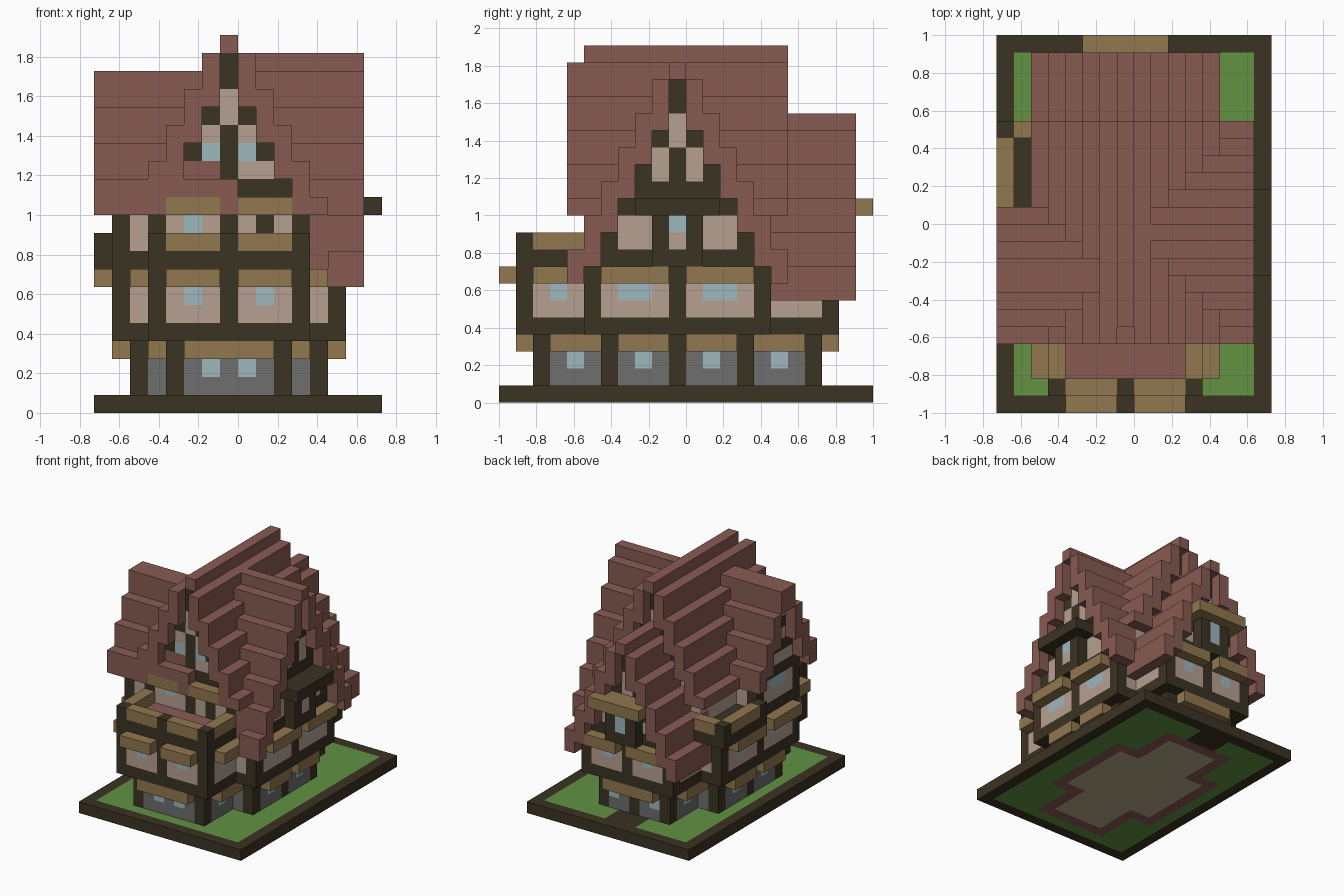
import bpy
import bmesh
import math
from mathutils import Vector

cube = bpy.data.objects.get("Cube")
if cube:
    bpy.data.objects.remove(cube, do_unlink=True)

UNIT = 1 / 11          # edge of one building block
cells = {}             # block position -> part name


def box(part, x, y, z):
    """Fill inclusive ranges of blocks; later parts replace earlier ones."""
    for i in range(x[0], x[1] + 1):
        for j in range(y[0], y[1] + 1):
            for k in range(z[0], z[1] + 1):
                cells[i, j, k] = part


def mirrored(part, x, y, z):
    """Fill the same block range in all four quadrants."""
    for sx in (1, -1):
        for sy in (1, -1):
            box(part, sorted((sx * x[0], sx * x[1])), sorted((sy * y[0], sy * y[1])), z)


def cross(part, grow, z):
    """Cross-shaped plan made of a long body and a side wing."""
    mirrored(part, (0, 3 + grow), (0, 8 + grow), z)
    mirrored(part, (0, 5 + grow), (0, 4 + grow), z)


def turned(axis, part, along, across, z):
    if axis == "x":
        box(part, along, across, z)
    else:
        box(part, across, along, z)


def roof(axis, run, wall, lo, hi, ridge, steps, floor, inner=0):
    """Stepped roof with a filled attic; low steps start outside the body."""
    sign = 1 if run[1] > abs(run[0]) else -1
    for d in range(steps + 1):
        for c in {lo - d, hi + d}:
            top = ridge if d == 0 else ridge + 1 - 2 * d
            bottom = ridge if d == 0 else max(ridge - 1 - 2 * d, floor)
            a, b = run
            if inner and d >= inner:
                if sign > 0:
                    a = max(a, d if axis == "x" else 6)
                else:
                    b = min(b, -d)
            if d < steps and bottom > 9:
                turned(axis, "plaster_walls", wall, (c, c), (9, bottom - 1))
            turned(axis, "roof", (a, b), (c, c), (bottom, top))


def gable(axis, at, ridge, pane):
    """Timber pattern in a gable end."""
    def put(part, c, z):
        for s in {c, -c}:
            turned(axis, part, (at, at), (s, s), z)
    put("timber_frame", 0, (ridge - 2, ridge - 1))
    put("plaster_walls", 0, (ridge - 4, ridge - 3))
    put("timber_frame", 1, (ridge - 4, ridge - 4))
    put("plaster_walls", 1, (ridge - 5, ridge - 5))
    put(pane, 1, (ridge - 6, ridge - 6))
    put("timber_frame", 2, (ridge - 6, ridge - 6))
    put("timber_frame", 0, (ridge - 7, ridge - 5))


# Base slab, lawn, foundation and path
box("base_slab", (-7, 8), (-10, 11), (0, 0))
box("lawn", (-6, 7), (-9, 10), (0, 0))
box("base_slab", (-1, 1), (8, 10), (0, 0))
cross("foundation", 0, (0, 0))
cross("ground_floor", -1, (0, 0))

# Stone ground storey with posts, windows and a back door
cross("stone_walls", 0, (1, 3))
for px, py in ((3, 8), (5, 4), (3, 4), (5, 0)):
    mirrored("timber_frame", (px, px), (py, py), (1, 3))
for px, py in ((3, 6), (5, 2)):
    mirrored("windows", (px, px), (py, py), (2, 2))
for px in (-1, 1):
    box("windows", (px, px), (-8, -8), (2, 2))
for px in (-2, 2):
    box("windows", (px, px), (8, 8), (2, 2))
box("timber_frame", (0, 0), (8, 8), (1, 2))
for sx, sy in (((0, 2), (9, 9)), ((4, 4), (5, 7)), ((6, 6), (1, 3))):
    mirrored("sills", sx, sy, (3, 3))

# Overhanging timbered storey
cross("plaster_walls", 1, (5, 7))
for level in (4, 8):
    cross("timber_frame", 1, (level, level))
for px, py in ((4, 9), (6, 5), (4, 5), (0, 9), (6, 0)):
    mirrored("timber_frame", (px, px), (py, py), (5, 7))
for wx, wy in (((2, 2), (9, 9)), ((4, 4), (7, 7)), ((6, 6), (2, 3))):
    mirrored("windows", wx, wy, (6, 6))
for sx, sy in (((1, 3), (10, 10)), ((5, 5), (6, 8)), ((7, 7), (1, 4))):
    mirrored("sills", sx, sy, (7, 7))

# Roofs of the body, the left wing, the back and the right wing
roof("y", (-6, 6), (-5, 5), 0, 0, 20, 5, 11)
for k in (20,):
    del cells[0, -6, k]
roof("x", (0, 7), (0, 6), 0, 0, 19, 6, 7, inner=5)
roof("y", (5, 10), (5, 9), 0, 0, 16, 5, 6, inner=5)
roof("x", (-7, 0), (-6, 0), -3, -2, 17, 3, 11)
box("roof", (-7, 0), (-3, -2), (18, 18))

# The body roof stays whole where the wing roofs run into it
box("roof", (0, 0), (-5, 6), (20, 20))

# Gable ends
gable("y", -5, 20, "windows")
gable("y", 5, 20, "plaster_walls")
gable("x", 6, 19, "plaster_walls")
gable("y", 9, 16, "plaster_walls")

# Front wall of the upper storey with doorway
for px in (-4, 0, 4):
    box("timber_frame", (px, px), (-5, -5), (9, 12 if px == 0 else 11))
box("timber_frame", (-3, 3), (-5, -5), (12, 12))
box("windows", (-2, -2), (-5, -5), (10, 10))
box("timber_frame", (2, 2), (-5, -5), (9, 10))
for side in ((-3, -1), (1, 3)):
    box("sills", side, (-6, -6), (11, 11))

# Front terrace with railings
box("roof", (-3, 3), (-8, -6), (8, 8))
for px in (-4, 0, 4):
    box("timber_frame", (px, px), (-9, -9), (9, 9))
for side in ((-3, -1), (1, 3)):
    box("sills", side, (-9, -9), (9, 9))
for px in (-4, 4):
    box("sills", (px, px), (-8, -6), (9, 9))

# Left-wing bay under its hood, and its wall
box("timber_frame", (6, 6), (-3, 3), (11, 11))
box("timber_frame", (6, 6), (-2, 2), (12, 12))
for py in (-4, 4):
    box("timber_frame", (6, 6), (py, py), (9, 9))
box("timber_frame", (7, 7), (-1, 1), (8, 10))
box("plaster_walls", (7, 7), (0, 0), (9, 9))
box("windows", (7, 7), (0, 0), (10, 10))
box("timber_frame", (7, 8), (-2, 2), (11, 11))

# Back bay under its hood
box("timber_frame", (-1, 1), (10, 10), (8, 10))
box("windows", (0, 0), (10, 10), (9, 10))
box("sills", (-2, 2), (10, 11), (11, 11))

# Right-wing end wall
box("timber_frame", (-6, -6), (-5, 0), (11, 11))
for py in (-5, 0):
    box("timber_frame", (-6, -6), (py, py), (9, 10))
box("windows", (-6, -6), (-3, -2), (10, 10))
box("timber_frame", (-6, -6), (-4, -1), (13, 13))
box("timber_frame", (-6, -6), (-3, -2), (15, 15))

# Side terrace behind the right wing
box("timber_frame", (-7, -5), (1, 6), (8, 8))
for py in (1, 6):
    box("timber_frame", (-7, -7), (py, py), (9, 9))
box("sills", (-7, -7), (2, 5), (9, 9))
box("sills", (-6, -5), (6, 6), (9, 9))


# Colours
def linear(c):
    c /= 255
    return c / 12.92 if c <= 0.04045 else ((c + 0.055) / 1.055) ** 2.4


def material(name, rgb):
    mat = bpy.data.materials.new(name)
    mat.use_nodes = True
    colour = [linear(c) for c in rgb] + [1]
    mat.diffuse_color = colour
    mat.node_tree.nodes["Principled BSDF"].inputs["Base Color"].default_value = colour
    return mat


dark = material("dark timber", (59, 51, 35))
brick = material("roof red", (136, 91, 82))
PARTS = {
    "base_slab": dark, "timber_frame": dark, "roof": brick, "foundation": brick,
    "lawn": material("grass green", (98, 146, 66)),
    "ground_floor": material("pale sand", (185, 172, 140)),
    "stone_walls": material("stone grey", (110, 110, 110)),
    "plaster_walls": material("plaster pink", (183, 160, 146)),
    "windows": material("glass blue", (157, 184, 191)),
    "sills": material("light timber", (145, 119, 78)),
}

# Turn each part's exposed block sides into a mesh
for part, mat in PARTS.items():
    bm = bmesh.new()
    for (i, j, k), owner in cells.items():
        if owner != part:
            continue
        centre = Vector((i - 0.5, j - 0.5, k + 0.5))
        for axis in range(3):
            for sign in (-1, 1):
                n = Vector((0, 0, 0))
                n[axis] = sign
                if (i + int(n.x), j + int(n.y), k + int(n.z)) in cells:
                    continue
                u = Vector((0, 0, 0))
                u[(axis + 1) % 3] = 0.5
                v = n.cross(u)
                mid = centre + n / 2
                corners = (mid - u - v, mid + u - v, mid + u + v, mid - u + v)
                bm.faces.new([bm.verts.new(c * UNIT) for c in corners])
    bmesh.ops.remove_doubles(bm, verts=bm.verts, dist=UNIT / 100)
    bmesh.ops.dissolve_limit(bm, angle_limit=math.radians(1), verts=bm.verts, edges=bm.edges)
    mesh = bpy.data.meshes.new(part)
    bm.to_mesh(mesh)
    bm.free()
    mesh.materials.append(mat)
    bpy.context.collection.objects.link(bpy.data.objects.new(part, mesh))
